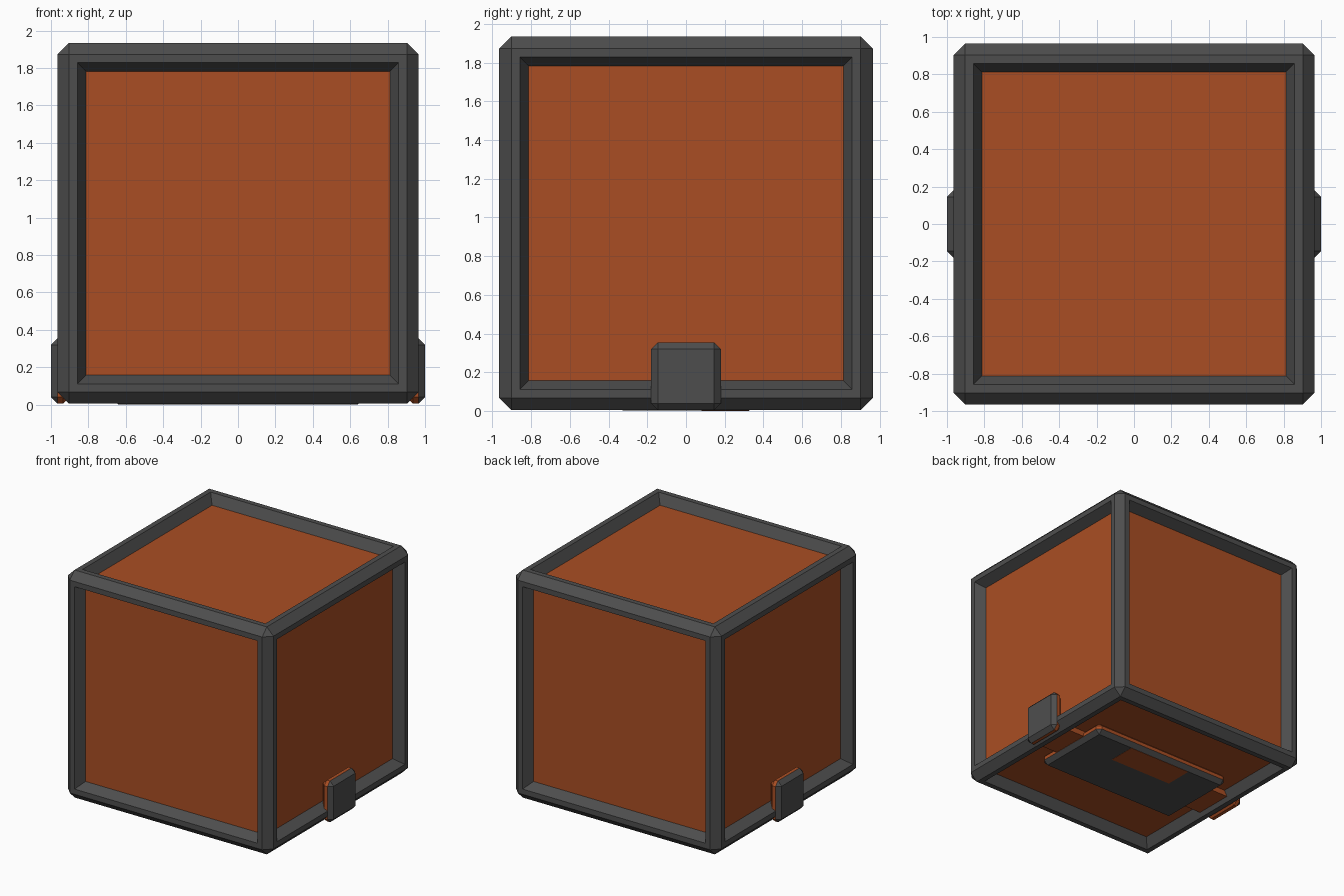
import bpy, bmesh
from mathutils import Vector

if "Cube" in bpy.data.objects:
    bpy.data.objects.remove(bpy.data.objects["Cube"])


def material(name, rgb):
    m = bpy.data.materials.new(name)
    m.diffuse_color = (*rgb, 1)
    m.use_nodes = True
    m.node_tree.nodes["Principled BSDF"].inputs["Base Color"].default_value = m.diffuse_color
    return m


GREY = material("dark grey", (0.076, 0.076, 0.076))
ORANGE = material("burnt orange", (0.40, 0.076, 0.017))


def box_mesh(lo, hi, bevel=0.0):
    bm = bmesh.new()
    bmesh.ops.create_cube(bm, size=1)
    lo, hi = Vector(lo), Vector(hi)
    for v in bm.verts:
        v.co = (lo + hi) / 2 + v.co * (hi - lo)
    if bevel:
        bmesh.ops.bevel(bm, geom=bm.edges[:], offset=bevel, segments=1,
                        profile=0.5, affect='EDGES')
    bm.normal_update()
    return bm


def finish(bm, name, is_orange):
    for f in bm.faces:
        f.material_index = 1 if is_orange(f.calc_center_median()) else 0
    me = bpy.data.meshes.new(name)
    bm.to_mesh(me)
    bm.free()
    me.materials.append(GREY)
    me.materials.append(ORANGE)
    ob = bpy.data.objects.new(name, me)
    bpy.context.collection.objects.link(ob)
    return ob


# Crate: chamfered frame with a recessed orange panel on each side
H, CZ, DEPTH = 0.965, 0.97, 0.082
bm = box_mesh((-H, -H, CZ - H), (H, H, CZ + H), 0.0625)
sides = [f for f in bm.faces if f.calc_area() > 1]
bmesh.ops.inset_individual(bm, faces=sides, thickness=0.0625, depth=0)
bmesh.ops.inset_individual(bm, faces=sides, thickness=0.065, depth=-DEPTH)
panel = set(sides)
centre = Vector((0, 0, CZ))
finish(bm, "crate",
       lambda c: abs((c - centre).length - (H - DEPTH)) < 0.002)

# Side clips: grey outer cap, orange inner half
for s, name in ((1, "right_clip"), (-1, "left_clip")):
    x0, x1 = sorted((0.9 * s, 1.0 * s))
    bm = box_mesh((x0, -0.18, 0.005), (x1, 0.18, 0.355), 0.035)
    finish(bm, name, lambda c: abs(c.x) < 0.96)

# Underside plate: grey chamfered cap on an orange base
bm = box_mesh((-0.675, -0.36, 0.002), (0.675, 0.36, 0.102), 0.035)
finish(bm, "underside_plate", lambda c: c.z > 0.04)

# Orange arms from the plate out towards the clips
for s, name in ((1, "right_arm"), (-1, "left_arm")):
    x0, x1 = sorted((0.62 * s, 0.91 * s))
    finish(box_mesh((x0, -0.17, 0.04), (x1, 0.17, 0.1)), name, lambda c: True)

# Orange patch on the underside plate
finish(box_mesh((-0.3, 0.08, 0.0), (0.3, 0.325, 0.005)),
       "underside_patch", lambda c: True)
